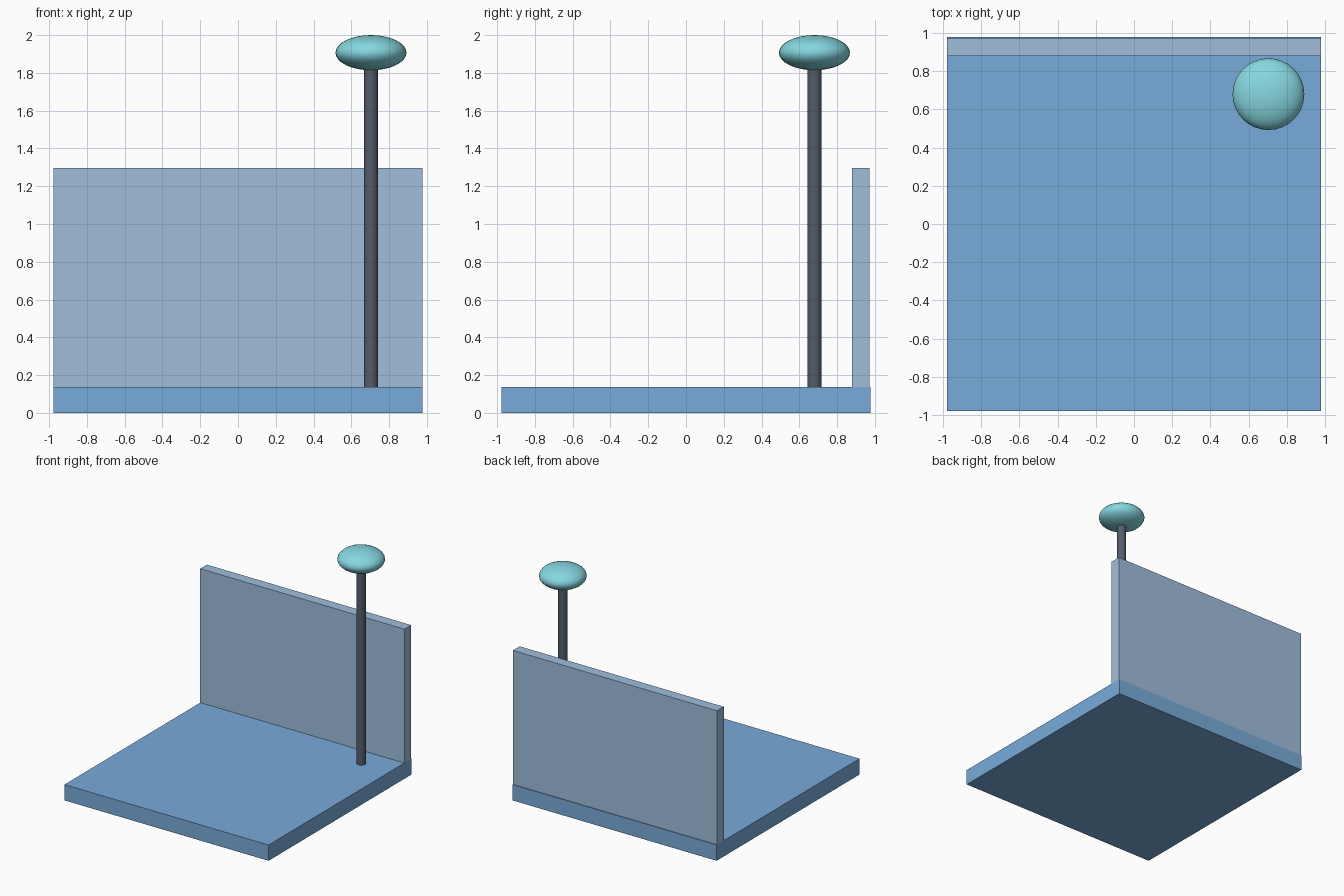
import bpy

if "Cube" in bpy.data.objects:
    bpy.data.objects.remove(bpy.data.objects["Cube"])


def paint(obj, name, color):
    mat = bpy.data.materials.new(name)
    mat.diffuse_color = (*color, 1)
    mat.use_nodes = True
    mat.node_tree.nodes["Principled BSDF"].inputs["Base Color"].default_value = mat.diffuse_color
    obj.data.materials.append(mat)


def box(name, lo, hi, color):
    centre = [(a + b) / 2 for a, b in zip(lo, hi)]
    bpy.ops.mesh.primitive_cube_add(size=1, location=centre)
    obj = bpy.context.object
    obj.name = name
    obj.scale = [b - a for a, b in zip(lo, hi)]
    bpy.ops.object.transform_apply(location=False, rotation=False, scale=True)
    paint(obj, name + "_color", color)
    return obj


W = 0.978                    # half width of the square base
BASE_TOP = 0.137
PX, PY = 0.704, 0.68         # pole position
HEAD_Z, HEAD_R, HEAD_H = 1.907, 0.188, 0.093

# Floor slab and back wall
box("base", (-W, -W, 0), (W, W, BASE_TOP), (0.19, 0.41, 0.70))
box("back_wall", (-W, 0.88, BASE_TOP), (W, 0.972, 1.297), (0.35, 0.52, 0.72))

# Pole, ending just inside the head
pole_top = HEAD_Z - HEAD_H + 0.01
bpy.ops.mesh.primitive_cylinder_add(
    vertices=24, radius=0.037, depth=pole_top - BASE_TOP,
    location=(PX, PY, (pole_top + BASE_TOP) / 2))
pole = bpy.context.object
pole.name = "pole"
bpy.ops.object.shade_smooth_by_angle()
paint(pole, "pole_color", (0.09, 0.11, 0.15))

# Flattened round head
bpy.ops.mesh.primitive_uv_sphere_add(
    segments=32, ring_count=16, radius=HEAD_R, location=(PX, PY, HEAD_Z))
head = bpy.context.object
head.name = "head"
head.scale.z = HEAD_H / HEAD_R
bpy.ops.object.transform_apply(location=False, rotation=False, scale=True)
bpy.ops.object.shade_smooth_by_angle()
paint(head, "head_color", (0.24, 0.68, 0.75))
